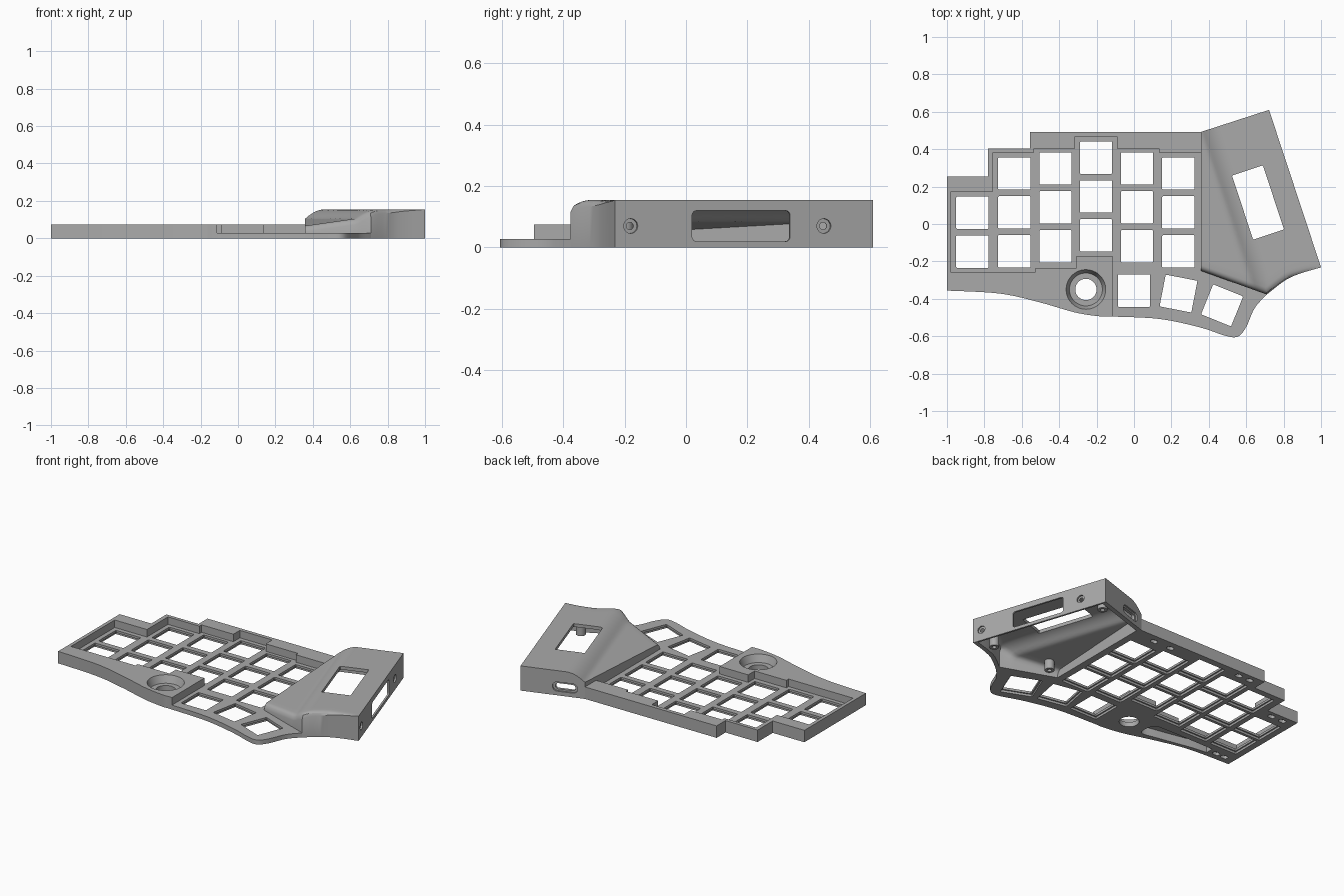
import bpy, bmesh, math
from mathutils import Matrix, Vector

if "Cube" in bpy.data.objects:
    bpy.data.objects.remove(bpy.data.objects["Cube"])

grey = bpy.data.materials.new("case grey")
grey.use_nodes = True
grey.diffuse_color = (0.4, 0.4, 0.4, 1)
grey.node_tree.nodes["Principled BSDF"].inputs["Base Color"].default_value = (0.4, 0.4, 0.4, 1)


def make_object(name, bm):
    bmesh.ops.recalc_face_normals(bm, faces=bm.faces)
    mesh = bpy.data.meshes.new(name)
    bm.to_mesh(mesh)
    bm.free()
    obj = bpy.data.objects.new(name, mesh)
    bpy.context.collection.objects.link(obj)
    mesh.materials.append(grey)
    return obj


def prism(bm, points, low, high, matrix=Matrix()):
    """Extrude a closed outline from low to high along the matrix z axis."""
    ends = [[bm.verts.new(matrix @ Vector((x, y, z))) for x, y in points] for z in (low, high)]
    bm.faces.new(ends[0])
    bm.faces.new(ends[1])
    n = len(points)
    for i in range(n):
        j = (i + 1) % n
        bm.faces.new((ends[0][i], ends[0][j], ends[1][j], ends[1][i]))


def rounded(w, h, r, steps=5):
    """Rounded rectangle outline centred on the origin."""
    pts = []
    for k, (sx, sy) in enumerate(((1, 1), (-1, 1), (-1, -1), (1, -1))):
        for s in range(steps + 1):
            a = math.pi / 2 * (k + s / steps)
            pts.append((sx * (w / 2 - r) + r * math.cos(a), sy * (h / 2 - r) + r * math.sin(a)))
    return pts


def circle(r, n=32):
    return [(r * math.cos(2 * math.pi * i / n), r * math.sin(2 * math.pi * i / n)) for i in range(n)]


def smooth_path(pts, steps=6):
    """Catmull-Rom curve through the points."""
    p = [Vector(q) for q in [pts[0]] + pts + [pts[-1]]]
    out = []
    for a, b, c, d in zip(p, p[1:], p[2:], p[3:]):
        for i in range(steps):
            t = i / steps
            out.append(0.5 * (2 * b + (c - a) * t + (2 * a - 5 * b + 4 * c - d) * t ** 2
                              + (3 * b - a - 3 * c + d) * t ** 3))
    return [tuple(q) for q in out] + [pts[-1]]


def cut(obj, *shapes):
    """Subtract prisms, each given as (outline, low, high, matrix)."""
    bm = bmesh.new()
    for shape in shapes:
        prism(bm, *shape)
    cut_with(obj, make_object("cutter", bm))


def cut_with(obj, cutter):
    mod = obj.modifiers.new("cut", "BOOLEAN")
    mod.operation, mod.solver, mod.object = "DIFFERENCE", "EXACT", cutter
    bpy.context.view_layer.update()
    graph = bpy.context.evaluated_depsgraph_get()
    mesh = bpy.data.meshes.new_from_object(obj.evaluated_get(graph))
    obj.modifiers.clear()
    obj.data = mesh
    bpy.data.objects.remove(cutter)


def at(x, y, angle=0):
    return Matrix.Translation((x, y, 0)) @ Matrix.Rotation(math.radians(angle), 4, "Z")


# Key tray: stepped back edge, flowing front edge
front = smooth_path([(0.71, -0.377), (0.645, -0.45), (0.6, -0.55), (0.555, -0.602), (0.487, -0.597),
                     (0.353, -0.553), (0.139, -0.508), (-0.11, -0.495), (-0.18, -0.494),
                     (-0.315, -0.473), (-0.5, -0.42), (-0.717, -0.372), (-1, -0.356)])
back = [(-1, 0.254), (-0.78, 0.254), (-0.78, 0.404), (-0.557, 0.404), (-0.557, 0.492),
        (0.37, 0.492), (0.37, -0.24), (0.71, -0.362)]
bm = bmesh.new()
prism(bm, front + back, 0, 0.075)
tray = make_object("key_tray", bm)

# Sunken key area, open toward the thumb keys
recess = [(-0.978, -0.26), (-0.978, 0.174), (-0.754, 0.174), (-0.754, 0.382), (-0.535, 0.382),
          (-0.535, 0.404), (-0.315, 0.404), (-0.315, 0.468), (-0.09, 0.468), (-0.09, 0.404),
          (0.134, 0.404), (0.134, 0.382), (0.5, 0.382), (0.9, -0.2), (0.9, -0.8), (-0.112, -0.8),
          (-0.112, -0.174), (-0.31, -0.174), (-0.31, -0.238), (-0.53, -0.238), (-0.53, -0.26)]
cut(tray, (recess, 0.028, 0.2))

# Key openings with a wider step underneath
columns = [(-0.864, 0.06, 2), (-0.64, 0.27, 3), (-0.42, 0.297, 3),
           (-0.203, 0.355, 3), (0.016, 0.297, 3), (0.237, 0.27, 3)]
keys = [at(x, top - 0.208 * row) for x, top, count in columns for row in range(count)]
keys += [at(0, -0.356), at(0.238, -0.372, -11), at(0.471, -0.435, -22)]
cut(tray, *[(rounded(0.173, 0.173, 0.004, 1), -0.1, 0.1, m) for m in keys])
cut(tray, *[(rounded(0.19, 0.19, 0.004, 1), -0.1, 0.014, m) for m in keys])

# Knob dish with a through hole
knob = at(-0.257, -0.35)
bm = bmesh.new()
bmesh.ops.create_cone(bm, cap_ends=True, segments=48, radius1=0.088, radius2=0.112, depth=0.06,
                      matrix=knob @ Matrix.Translation((0, 0, 0.06)))
cut_with(tray, make_object("cutter", bm))
cut(tray, (circle(0.057), -0.1, 0.2, knob))

# Hollow under the front ledge and small pockets under the rim
pocket = smooth_path([(-0.82, -0.285), (-0.5, -0.285), (-0.4, -0.3), (-0.39, -0.4),
                      (-0.5, -0.388), (-0.72, -0.346), (-0.82, -0.335)])
feet = [(0.1, 0.44), (0.22, 0.44), (-0.48, 0.45), (-0.4, 0.45), (-0.92, 0.215), (-0.84, 0.215),
        (-0.93, -0.31), (-0.87, -0.31)]
cut(tray, (pocket, -0.1, 0.05), *[(rounded(0.045, 0.03, 0.014), -0.1, 0.02, at(*f)) for f in feet])

# Controller housing: raised top that ramps down to the keys
corner = Vector((1, -0.232))
outward = Vector((0.95, 0.314))
front_edge = [(0.357, -0.25), (0.71, -0.377)]
front_curve = smooth_path([(0.71, -0.377), (0.807, -0.302), (0.888, -0.265), (1, -0.232)])


def front_point(u):
    if u < 0.5:
        return Vector(front_edge[0]).lerp(Vector(front_edge[1]), u * 2)
    k = (u - 0.5) * 2 * (len(front_curve) - 1)
    i = min(int(k), len(front_curve) - 2)
    return Vector(front_curve[i]).lerp(Vector(front_curve[i + 1]), k - i)


def height(p):
    d = -(p - corner).dot(outward)
    if d > 0.38:
        return 0.105 - 0.17 * (d - 0.38)
    s = max(0, (d - 0.27) / 0.11)
    return 0.155 - 0.05 * s * s


def housing_solid(name, shrink, drop, floor):
    bm = bmesh.new()
    rows = [i / 24 for i in range(24)] + [0.97, 0.98, 0.99, 1]
    cols = [i / 36 for i in range(37)]
    centre = Vector((0.68, 0.12))
    grids = [[], []]
    for v in rows:
        s = min(1, max(0, (v - 0.958) / 0.042))
        for grid in grids:
            grid.append([])
        for u in cols:
            p = Vector((0.357, 0.492)).lerp(Vector((0.722, 0.61)), u).lerp(front_point(u), v)
            z = height(p) - drop - 0.03 * (1 - math.sqrt(1 - s * s)) * min(1, 2 - 2 * u)
            p = centre + (p - centre) * shrink
            grids[0][-1].append(bm.verts.new((p.x, p.y, z)))
            grids[1][-1].append(bm.verts.new((p.x, p.y, floor)))
    for g in grids:
        for a, b in zip(g, g[1:]):
            for i in range(len(a) - 1):
                bm.faces.new((a[i], a[i + 1], b[i + 1], b[i]))
    rings = [g[0] + [r[-1] for r in g[1:]] + g[-1][-2::-1] + [r[0] for r in g[-2:0:-1]] for g in grids]
    for i in range(len(rings[0])):
        bm.faces.new((rings[0][i - 1], rings[0][i], rings[1][i], rings[1][i - 1]))
    return make_object(name, bm)


housing = housing_solid("controller_housing", 1, 0, 0)
cut_with(housing, housing_solid("cutter", 0.94, 0.02, -0.05))

# Display window in the top
cut(housing, (rounded(0.174, 0.361, 0.004, 1), 0.1, 0.3, at(0.663, 0.115, 18.2)))


def wall(x, y, z, normal):
    """Frame on a side wall: local x along the wall, y up, z outward."""
    n = Vector((*normal, 0)).normalized()
    up = Vector((0, 0, 1))
    m = Matrix((up.cross(n), up, n)).transposed().to_4x4()
    return Matrix.Translation((x, y, z)) @ m


# Side slot, screw holes and back port
side = [wall(1 - (y + 0.232) * 0.33, y, 0.07, outward) for y in (-0.18, 0.18, 0.45)]
port = wall(0.47, 0.529, 0.055, (-0.308, 0.951))
cut(housing, (rounded(0.337, 0.1, 0.015), -0.06, 0.05, side[1]),
    *[(circle(0.024, 24), -0.01, 0.05, side[i]) for i in (0, 2)],
    (rounded(0.15, 0.058, 0.028), -0.01, 0.05, port))
cut(housing, *[(circle(0.012, 16), -0.05, 0.05, side[i]) for i in (0, 2)],
    (rounded(0.12, 0.036, 0.017), -0.06, 0.05, port))

# Screw posts inside the housing
posts = []
for i, (x, y) in enumerate(((0.87, -0.2), (0.46, -0.2), (0.67, 0.52))):
    bm = bmesh.new()
    prism(bm, circle(0.028, 24), 0.005, height(Vector((x, y))) - 0.01, at(x, y))
    post = make_object(f"screw_post_{i + 1}", bm)
    cut(post, (circle(0.013, 16), -0.1, 0.05, at(x, y)))
    posts.append(post)

# Smooth curved walls, keep crisp edges
bpy.ops.object.select_all(action="DESELECT")
for obj in [tray, housing] + posts:
    obj.select_set(True)
bpy.context.view_layer.objects.active = tray
bpy.ops.object.shade_smooth_by_angle(angle=math.radians(30))
